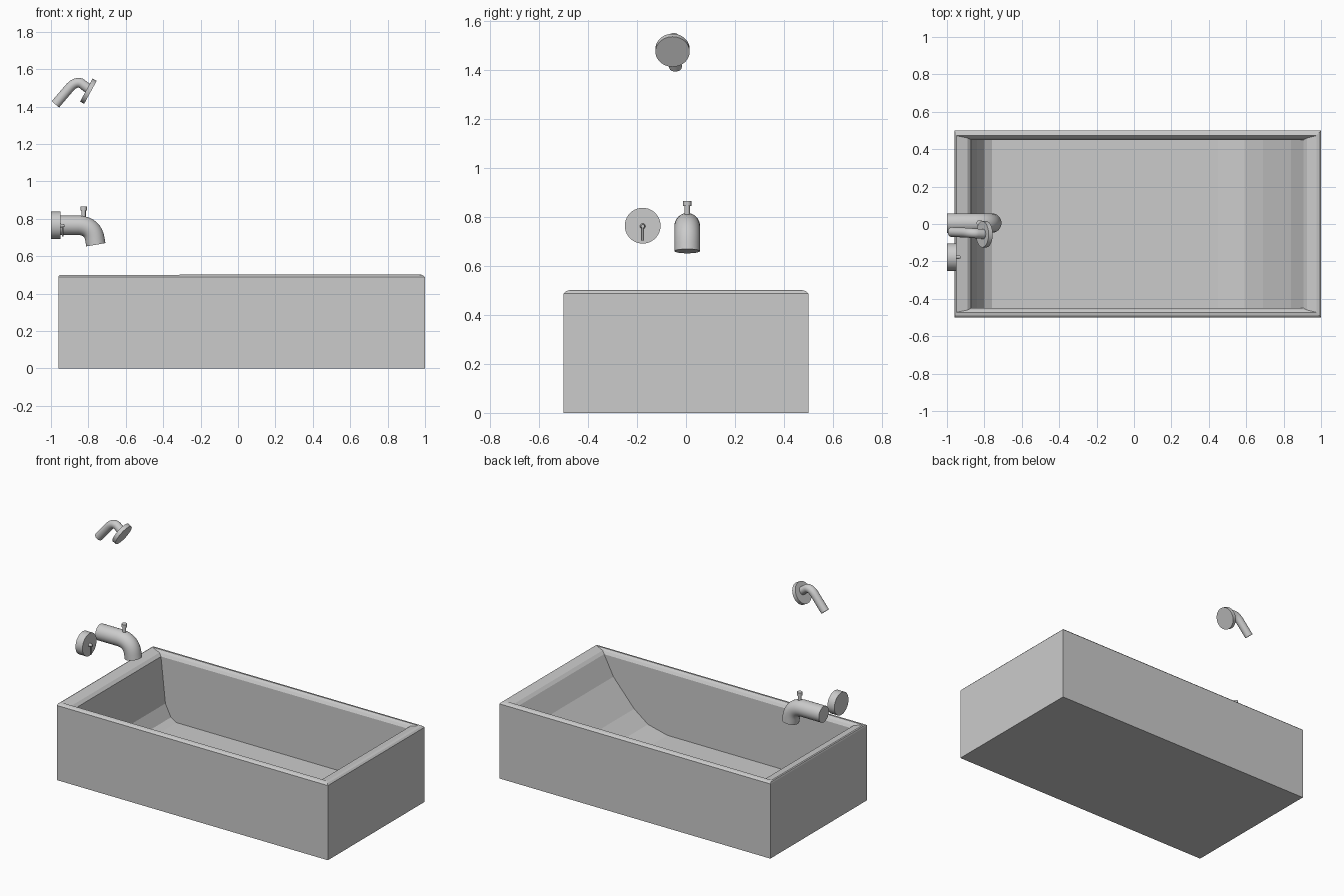
import bpy, bmesh, math
from mathutils import Vector

if "Cube" in bpy.data.objects:
    bpy.data.objects.remove(bpy.data.objects["Cube"])


def finish(name, bm, smooth=False):
    bmesh.ops.recalc_face_normals(bm, faces=bm.faces)
    mesh = bpy.data.meshes.new(name)
    bm.to_mesh(mesh)
    bm.free()
    ob = bpy.data.objects.new(name, mesh)
    bpy.context.collection.objects.link(ob)
    if smooth:
        bpy.ops.object.select_all(action='DESELECT')
        ob.select_set(True)
        bpy.context.view_layer.objects.active = ob
        bpy.ops.object.shade_smooth_by_angle(angle=math.radians(40))
    return ob


def tube(name, path, radii, sides=32):
    """Sweep a round section along a path, with closed ends."""
    pts = [Vector(p) for p in path]
    if not isinstance(radii, (list, tuple)):
        radii = [radii] * len(pts)
    bm = bmesh.new()
    rings = []
    for i, p in enumerate(pts):
        steps = [(b - a).normalized() for a, b in zip(pts, pts[1:]) if p in (a, b)]
        t = sum(steps, Vector()).normalized()
        side = Vector((0, 1, 0))
        u = (side - t * side.dot(t)).normalized()
        v = t.cross(u)
        angles = [2 * math.pi * k / sides for k in range(sides)]
        rings.append([bm.verts.new(p + radii[i] * (u * math.cos(a) + v * math.sin(a)))
                      for a in angles])
    for a, b in zip(rings, rings[1:]):
        for k in range(sides):
            n = (k + 1) % sides
            bm.faces.new((a[k], a[n], b[n], b[k]))
    bm.faces.new(rings[0])
    bm.faces.new(rings[-1])
    return finish(name, bm, True)


def bend(a, corner, b, steps=8):
    """Quadratic curve that rounds a corner."""
    a, c, b = Vector(a), Vector(corner), Vector(b)
    return [a * (1 - t) ** 2 + c * 2 * t * (1 - t) + b * t * t
            for t in [i / steps for i in range(steps + 1)]]


# Tub: rectangular loops (x left, x right, half width, z left, z right)
loops = [
    (-0.96, 1.0, 0.5, 0.0, 0.0),
    (-0.96, 1.0, 0.5, 0.488, 0.488),
    (-0.957, 0.99, 0.49, 0.497, 0.498),
    (-0.95, 0.975, 0.472, 0.5, 0.502),
    (-0.89, 0.925, 0.46, 0.485, 0.49),
    (-0.872, 0.907, 0.45, 0.468, 0.474),
]
bm = bmesh.new()
rings = [[bm.verts.new(c) for c in ((l, -w, zl), (r, -w, zr), (r, w, zr), (l, w, zl))]
         for l, r, w, zl, zr in loops]
for a, b in zip(rings, rings[1:]):
    for k in range(4):
        n = (k + 1) % 4
        bm.faces.new((a[k], a[n], b[n], b[k]))
bm.faces.new(rings[0])

# Basin: steep drain end, flat floor, sloped backrest
profile = [(-0.84, 0.17), (-0.8, 0.09), (-0.76, 0.066), (0.45, 0.066),
           (0.59, 0.1), (0.69, 0.175), (0.84, 0.345)]
inner = rings[-1]
front = [inner[0]] + [bm.verts.new((x, -0.45, z)) for x, z in profile] + [inner[1]]
back = [inner[3]] + [bm.verts.new((x, 0.45, z)) for x, z in profile] + [inner[2]]
for i in range(len(front) - 1):
    bm.faces.new((front[i], front[i + 1], back[i + 1], back[i]))
bm.faces.new(front)
bm.faces.new(back)
finish("bathtub", bm)

# Spout with its diverter knob
Y = 0.005
tube("spout", [(-1.0, Y, 0.765)] + bend((-0.85, Y, 0.765), (-0.775, Y, 0.76), (-0.765, Y, 0.69))
     + [(-0.76, Y, 0.661)], 0.052)
tube("diverter_stem", [(-0.825, Y, 0.8), (-0.825, Y, 0.848)], 0.011, 16)
tube("diverter_cap", [(-0.825, Y, 0.845), (-0.825, Y, 0.865)], 0.017, 16)

# Valve plate, hub and lever
V = -0.177
tube("valve_plate", [(-1.0, V, 0.765), (-0.95, V, 0.765)], 0.073, 40)
tube("valve_hub", [(-0.955, V, 0.763), (-0.928, V, 0.763)], [0.012, 0.007], 16)
tube("valve_lever", [(-0.936, V, 0.766), (-0.938, V, 0.705)], 0.004, 10)

# Shower arm and head
tube("shower_arm", [(-0.976, -0.043, 1.412)]
     + bend((-0.905, -0.046, 1.495), (-0.872, -0.048, 1.535), (-0.84, -0.051, 1.525))
     + [(-0.79, -0.055, 1.488)], 0.026, 24)
tube("shower_head", [(-0.811, -0.055, 1.488), (-0.789, -0.055, 1.476)], 0.07, 40)
